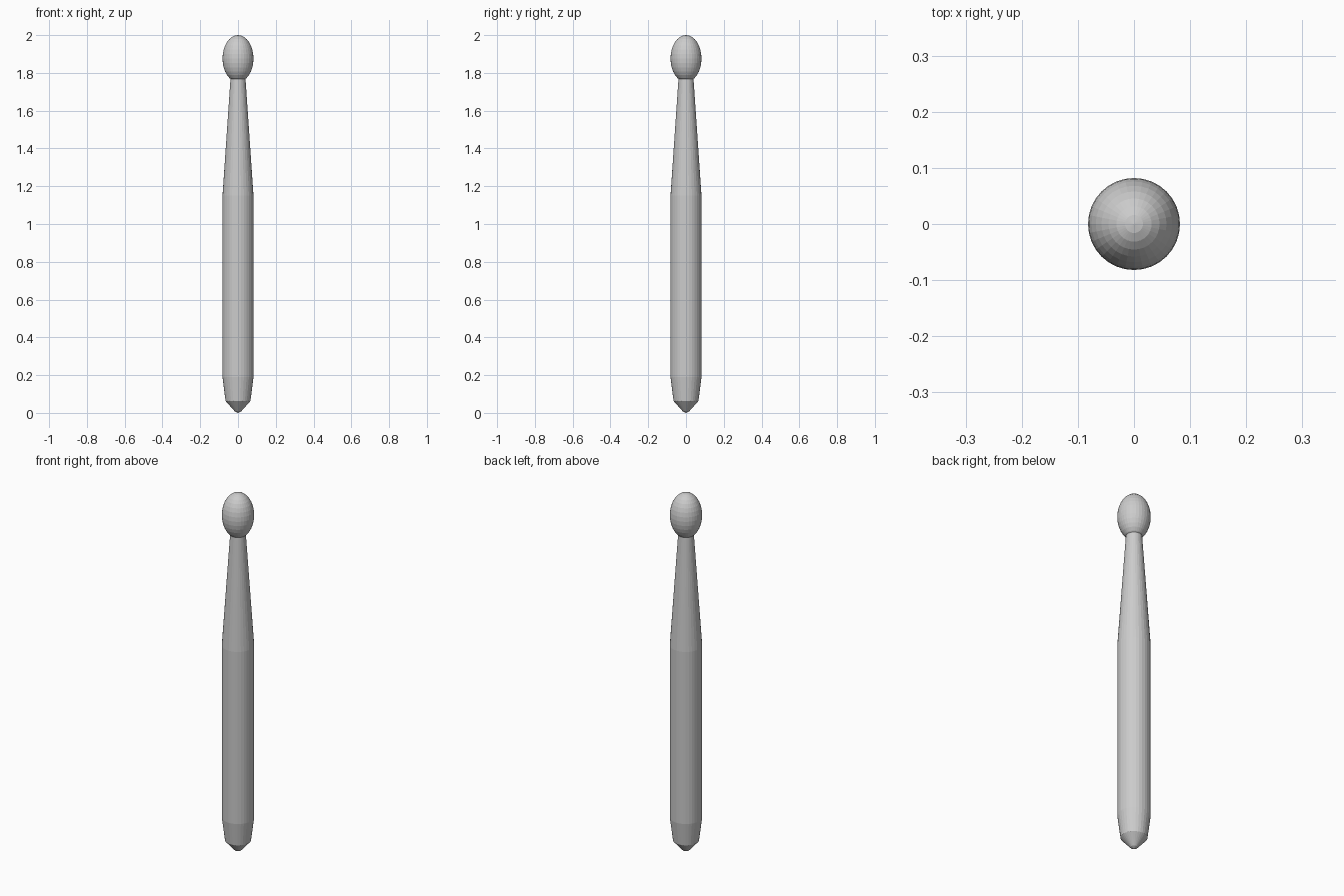
import bpy, bmesh
from math import sin, cos, pi

if "Cube" in bpy.data.objects:
    bpy.data.objects.remove(bpy.data.objects["Cube"])

SEGMENTS = 32


def lathe(name, profile):
    """Revolve (radius, z) points around z; radius 0 makes a pole."""
    bm = bmesh.new()
    rings = []
    for r, z in profile:
        n = 1 if r == 0 else SEGMENTS
        rings.append([bm.verts.new((r * cos(2 * pi * i / SEGMENTS),
                                    r * sin(2 * pi * i / SEGMENTS), z))
                      for i in range(n)])
    for a, b in zip(rings, rings[1:]):
        for i in range(SEGMENTS):
            j = (i + 1) % SEGMENTS
            if len(a) == 1:
                bm.faces.new((a[0], b[j], b[i]))
            elif len(b) == 1:
                bm.faces.new((a[i], a[j], b[0]))
            else:
                bm.faces.new((a[i], a[j], b[j], b[i]))
    bmesh.ops.recalc_face_normals(bm, faces=bm.faces)
    mesh = bpy.data.meshes.new(name)
    bm.to_mesh(mesh)
    bm.free()
    obj = bpy.data.objects.new(name, mesh)
    bpy.context.collection.objects.link(obj)
    return obj


# Shaft: pointed butt, bevelled grip, straight body, tapered shoulder
lathe("stick_shaft", [(0, 0), (0.018, 0.009), (0.066, 0.063), (0.082, 0.19),
                      (0.082, 1.15), (0.039, 1.78), (0, 1.78)])

# Oval bead at the playing end
bead = [(0.082 * sin(pi * k / 16) if 0 < k < 16 else 0,
         1.876 - 0.124 * cos(pi * k / 16)) for k in range(17)]
lathe("stick_bead", bead)
